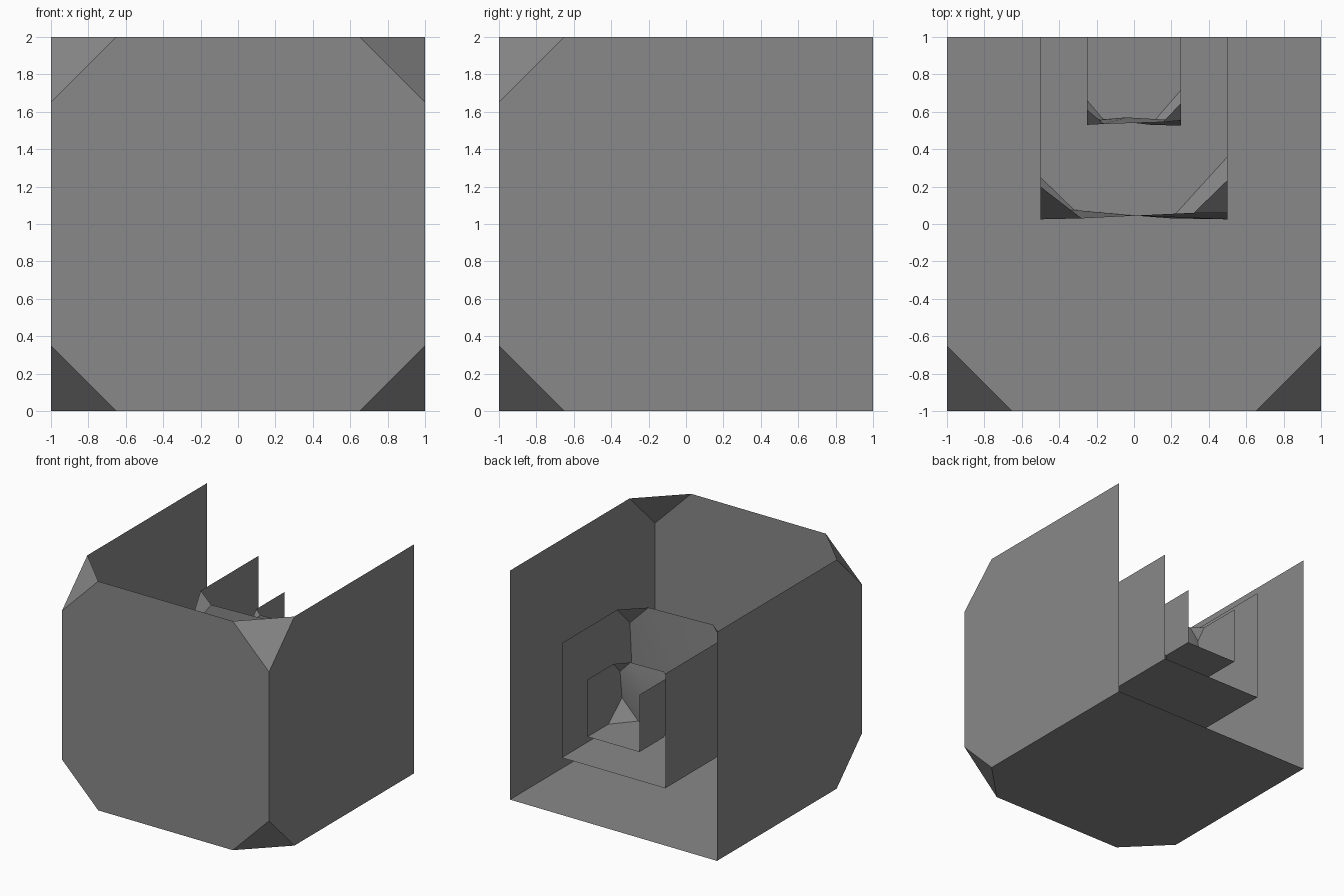
import bpy, bmesh
from mathutils import Vector

if "Cube" in bpy.data.objects:
    bpy.data.objects.remove(bpy.data.objects["Cube"])

grey = bpy.data.materials.new("mid_grey")
grey.diffuse_color = (0.25, 0.25, 0.25, 1)
grey.use_nodes = True
grey.node_tree.nodes["Principled BSDF"].inputs["Base Color"].default_value = grey.diffuse_color


def open_shell(name, half, z0, z1, corners, centre=None):
    """Box shell without top and back, with its four front corners cut off.
    corners: (side, level) -> (y on side wall, x and y on front edge, y and z on upright edge)"""
    bm = bmesh.new()
    side, edge, upright, back = {}, {}, {}, {}
    for (s, level), (ys, xf, yf, yu, zu) in corners.items():
        key, z = (s, level), (z1 if level else z0)
        side[key] = bm.verts.new((s * half, ys, z))
        edge[key] = bm.verts.new((xf, yf, z))
        upright[key] = bm.verts.new((s * half, yu, zu))
        back[key] = bm.verts.new((s * half, 1, z))
        # corner facet
        bm.faces.new((side[key], edge[key], upright[key]))
    L0, L1, R0, R1 = (-1, 0), (-1, 1), (1, 0), (1, 1)
    # side walls
    for lo, hi in ((L0, L1), (R0, R1)):
        bm.faces.new((back[lo], back[hi], side[hi], upright[hi], upright[lo], side[lo]))
    # floor
    bm.faces.new((back[L0], back[R0], side[R0], edge[R0], edge[L0], side[L0]))
    # front wall, flat or slightly dished around a middle point
    ring = [edge[L0], edge[R0], upright[R0], upright[R1],
            edge[R1], edge[L1], upright[L1], upright[L0]]
    if centre:
        mid = bm.verts.new(centre)
        for a, b in zip(ring, ring[1:] + ring[:1]):
            bm.faces.new((a, b, mid))
    else:
        bm.faces.new(ring)
    # turn every face outward
    heart = Vector((0, 1 - half, (z0 + z1) / 2))
    for f in bm.faces:
        f.normal_update()
        if f.normal.dot(f.calc_center_median() - heart) < 0:
            f.normal_flip()
    me = bpy.data.meshes.new(name)
    bm.to_mesh(me)
    bm.free()
    me.materials.append(grey)
    ob = bpy.data.objects.new(name, me)
    bpy.context.collection.objects.link(ob)
    bpy.context.view_layer.objects.active = ob
    ob.select_set(True)
    bpy.ops.object.shade_smooth_by_angle()
    ob.select_set(False)


# large regular shell
cut = 0.35
open_shell("outer_shell", 1, 0, 2, {
    (s, level): (-1 + cut, s * (1 - cut), -1, -1, 2 - cut if level else cut)
    for s in (-1, 1) for level in (0, 1)})

# half-size shell with uneven corners
open_shell("middle_shell", 0.5, 0.5, 1.5, {
    (-1, 0): (0.25, -0.32, 0.075, 0.06, 0.72),
    (-1, 1): (0.20, -0.28, 0.03, 0.025, 1.21),
    (1, 0): (0.36, 0.20, 0.03, 0.025, 0.81),
    (1, 1): (0.235, 0.32, 0.06, 0.06, 1.32)}, (0, 0.045, 1))

# quarter-size shell with uneven corners
open_shell("inner_shell", 0.25, 0.75, 1.25, {
    (-1, 0): (0.66, -0.165, 0.56, 0.55, 0.86),
    (-1, 1): (0.61, -0.16, 0.535, 0.53, 1.157),
    (1, 0): (0.715, 0.09, 0.53, 0.526, 0.91),
    (1, 1): (0.645, 0.155, 0.545, 0.553, 1.15)}, (-0.04, 0.57, 1))
